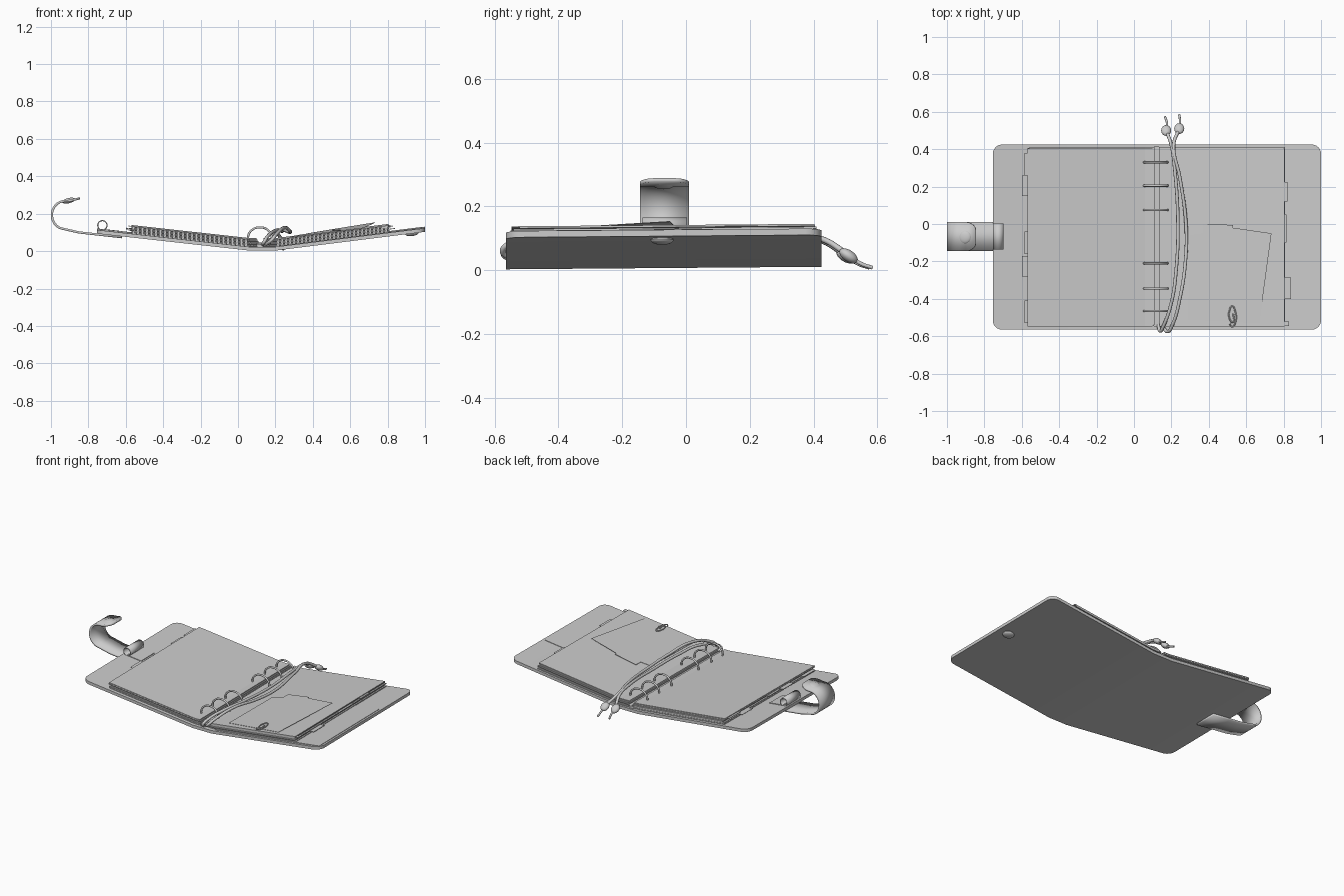
import bpy, bmesh, math, random
from mathutils import Vector, Matrix

random.seed(4)
if "Cube" in bpy.data.objects:
    bpy.data.objects.remove(bpy.data.objects["Cube"])

grey = bpy.data.materials.new("plain grey")
grey.use_nodes = True
grey.diffuse_color = (0.6, 0.6, 0.6, 1)
grey.node_tree.nodes["Principled BSDF"].inputs["Base Color"].default_value = (0.6, 0.6, 0.6, 1)

HINGES = (0.06, 0.2)
smooth_parts = []


def base(x, y=-0.565):
    """Height of the underside of the opened cover."""
    rise = 0.111 * max(0, HINGES[0] - x) + 0.125 * max(0, x - HINGES[1])
    return 0.003 + rise + 0.008 * (y + 0.565)


def finish(name, bm, smooth=False):
    bmesh.ops.recalc_face_normals(bm, faces=bm.faces)
    mesh = bpy.data.meshes.new(name)
    bm.to_mesh(mesh)
    bm.free()
    mesh.materials.append(grey)
    ob = bpy.data.objects.new(name, mesh)
    bpy.context.collection.objects.link(ob)
    if smooth:
        smooth_parts.append(ob)
    return ob


def rect(x0, x1, y0, y1, r=0.0):
    if not r:
        return [(x0, y0), (x1, y0), (x1, y1), (x0, y1)]
    pts = []
    for i, (cx, cy) in enumerate([(x1 - r, y1 - r), (x0 + r, y1 - r), (x0 + r, y0 + r), (x1 - r, y0 + r)]):
        for k in range(7):
            a = math.pi / 2 * (i + k / 6)
            pts.append((cx + r * math.cos(a), cy + r * math.sin(a)))
    return pts


def slab(name, outline, off, thick, lift=None, smooth=False):
    """Flat sheet that follows the bend of the cover."""
    bm = bmesh.new()
    face = bm.faces.new([bm.verts.new((x, y, 0)) for x, y in outline])
    top = bmesh.ops.extrude_face_region(bm, geom=[face])["geom"]
    for v in top:
        if isinstance(v, bmesh.types.BMVert):
            v.co.z = thick
    for hx in HINGES:
        bmesh.ops.bisect_plane(bm, geom=bm.verts[:] + bm.edges[:] + bm.faces[:],
                               plane_co=(hx, 0, 0), plane_no=(1, 0, 0))
    for v in bm.verts:
        v.co.z += base(v.co.x, v.co.y) + off + (lift(v.co.x, v.co.y) if lift else 0)
    return finish(name, bm, smooth)


def disc(name, centre, r, h, tilt=0.0):
    """Domed snap button."""
    bm = bmesh.new()
    bmesh.ops.create_uvsphere(bm, u_segments=24, v_segments=12, radius=1)
    bmesh.ops.scale(bm, vec=(r, r, h), verts=bm.verts)
    bmesh.ops.transform(bm, verts=bm.verts,
                        matrix=Matrix.Translation(centre) @ Matrix.Rotation(tilt, 4, 'Y'))
    return finish(name, bm, True)


def wire(name, pts, r, cyclic=False):
    cu = bpy.data.curves.new(name, 'CURVE')
    cu.dimensions = '3D'
    cu.bevel_depth = r
    cu.bevel_resolution = 3
    cu.resolution_u = 8
    cu.use_fill_caps = True
    sp = cu.splines.new('BEZIER')
    sp.bezier_points.add(len(pts) - 1)
    for bp, p in zip(sp.bezier_points, pts):
        bp.co = p
        bp.handle_left_type = bp.handle_right_type = 'AUTO'
    sp.use_cyclic_u = cyclic
    cu.materials.append(grey)
    ob = bpy.data.objects.new(name, cu)
    bpy.context.collection.objects.link(ob)
    return ob


# Cover and inner pocket
slab("cover", rect(-0.755, 1.0, -0.565, 0.425, 0.05), 0, 0.02, smooth=True)
slab("inner_pocket", rect(0.22, 0.985, -0.55, 0.085), 0.02, 0.003)

# Page stacks: loosely aligned layers
for side, x0, x1 in (("left", -0.565, 0.105), ("right", 0.135, 0.805)):
    for i in range(5):
        j = [random.uniform(-0.007, 0.007) for _ in range(3)]
        slab(f"{side}_pages_{i}", rect(x0 + j[0], x1 + j[1], -0.543 + j[2], 0.408 + j[2]),
             0.0205 + i * 0.008, 0.0065)

# Divider tabs on the outer page edges
tabs = [("left", -0.6, 0.15, 0.26), ("left", -0.6, -0.28, -0.17), ("left", -0.585, 0.26, 0.38),
        ("left", -0.585, -0.53, -0.41), ("left", -0.585, -0.16, -0.04),
        ("right", 0.82, 0.12, 0.225), ("right", 0.84, -0.4, -0.285), ("right", 0.815, -0.1, 0.05),
        ("right", 0.83, -0.545, -0.52)]
for i, (side, x, y0, y1) in enumerate(tabs):
    inner = x + 0.06 if side == "left" else x - 0.06
    slab(f"{side}_tab_{i}", rect(min(x, inner), max(x, inner), y0, y1), 0.035 + 0.008 * (i % 3), 0.003)

# Ring mechanism
slab("ring_rail", rect(0.1, 0.14, -0.55, 0.415, 0.015), 0.02, 0.014)
for i, y in enumerate((0.33, 0.205, 0.075, -0.21, -0.345, -0.465)):
    ring = [(0.117 + 0.063 * math.cos(a), y, 0.072 + 0.055 * math.sin(a))
            for a in (k * math.pi / 4 for k in range(8))]
    wire(f"ring_{i}", ring, 0.006, True)

# Loose note with a raised corner, and its clip
note = [(0.29, -0.51), (0.67, -0.53), (0.735, -0.05), (0.53, -0.02), (0.53, -0.005),
        (0.37, 0.0), (0.37, -0.05), (0.3, -0.06)]
slab("loose_note", note, 0.061, 0.002,
     lambda x, y: 0.018 * max(0, (x - 0.3) / 0.435) * max(0, (y + 0.53) / 0.5))
clip = [(-0.014, -0.535), (0, -0.55), (0.014, -0.535), (0.014, -0.46), (0, -0.44),
        (-0.014, -0.46), (-0.01, -0.515), (0.002, -0.525), (0.006, -0.48)]
wire("paper_clip", [(0.525 + x, y, base(0.525) + 0.068) for x, y in clip], 0.004)

# Cord with beads and tails
cords = {
    "left": [(0.2, 0.42, 0.095), (0.217, 0.3, 0.11), (0.235, 0.0, 0.105), (0.225, -0.25, 0.11),
             (0.2, -0.42, 0.11), (0.155, -0.55, 0.075), (0.14, -0.572, 0.05), (0.13, -0.54, 0.034)],
    "right": [(0.212, 0.42, 0.1), (0.245, 0.25, 0.11), (0.278, 0.0, 0.1), (0.275, -0.2, 0.11),
              (0.245, -0.4, 0.125), (0.205, -0.54, 0.09), (0.18, -0.575, 0.06), (0.15, -0.545, 0.036)]}
for side, pts in cords.items():
    bx, by, tail = (0.172, 0.5, 0.165) if side == "left" else (0.242, 0.51, 0.242)
    wire(f"{side}_cord", [(bx, by, 0.048)] + pts, 0.009)
    wire(f"{side}_cord_tail", [(bx, by, 0.046), (bx + 0.004, by + 0.04, 0.02), (tail, by + 0.075, 0.008)], 0.006)
    bm = bmesh.new()
    bmesh.ops.create_uvsphere(bm, u_segments=16, v_segments=10, radius=1)
    bmesh.ops.scale(bm, vec=(0.027, 0.033, 0.018), verts=bm.verts)
    bmesh.ops.transform(bm, verts=bm.verts,
                        matrix=Matrix.Translation((bx, by, 0.045)) @ Matrix.Rotation(-0.6, 4, 'X'))
    finish(f"{side}_bead", bm, True)

# Closing strap, curled up at its free end with a rounded tip
path = [(x, base(x) - 0.004, 0.0775) for x in (-0.62, -0.75, -0.85)]
for k in range(15):
    a = math.radians(265 - 165 * k / 14)
    path.append((-0.925 + 0.07 * math.cos(a), 0.193 + 0.075 * math.sin(a), 0.0775))
for k in range(8):
    t = k / 7
    x = -0.9 + 0.055 * math.sin(t * math.pi / 2)
    path.append((x, 0.269 + 0.25 * (x + 0.9), 0.0325 + 0.045 * math.cos(t * math.pi / 2)))
bm = bmesh.new()
rows = [[bm.verts.new((x, -0.0675 + s * w, z)) for s in (-1, 1)] for x, z, w in path]
for a, b in zip(rows, rows[1:]):
    bm.faces.new((a[0], a[1], b[1], b[0]))
strap = finish("closing_strap", bm, True)
solid = strap.modifiers.new("thickness", 'SOLIDIFY')
solid.thickness = 0.012
solid.offset = 0

# Snap buttons
disc("strap_snap", (-0.905, -0.07, 0.27), 0.036, 0.014, -0.24)
disc("cover_snap", (0.93, -0.075, base(0.93)), 0.036, 0.014, -0.124)

# Pen loop
bm = bmesh.new()
bmesh.ops.create_cone(bm, cap_ends=False, segments=28, radius1=0.028, radius2=0.028, depth=0.14)
bmesh.ops.transform(bm, verts=bm.verts, matrix=Matrix.Translation((-0.725, -0.067, 0.138))
                    @ Matrix.Rotation(math.pi / 2, 4, 'X'))
loop = finish("pen_loop", bm, True)
loop.modifiers.new("thickness", 'SOLIDIFY').thickness = 0.006
slab("pen_loop_base", rect(-0.725, -0.62, -0.137, 0.003), 0.02, 0.004)

# Smooth shading on the rounded parts
bpy.ops.object.select_all(action='DESELECT')
for ob in smooth_parts:
    ob.select_set(True)
bpy.context.view_layer.objects.active = smooth_parts[0]
bpy.ops.object.shade_smooth_by_angle(angle=math.radians(35))
